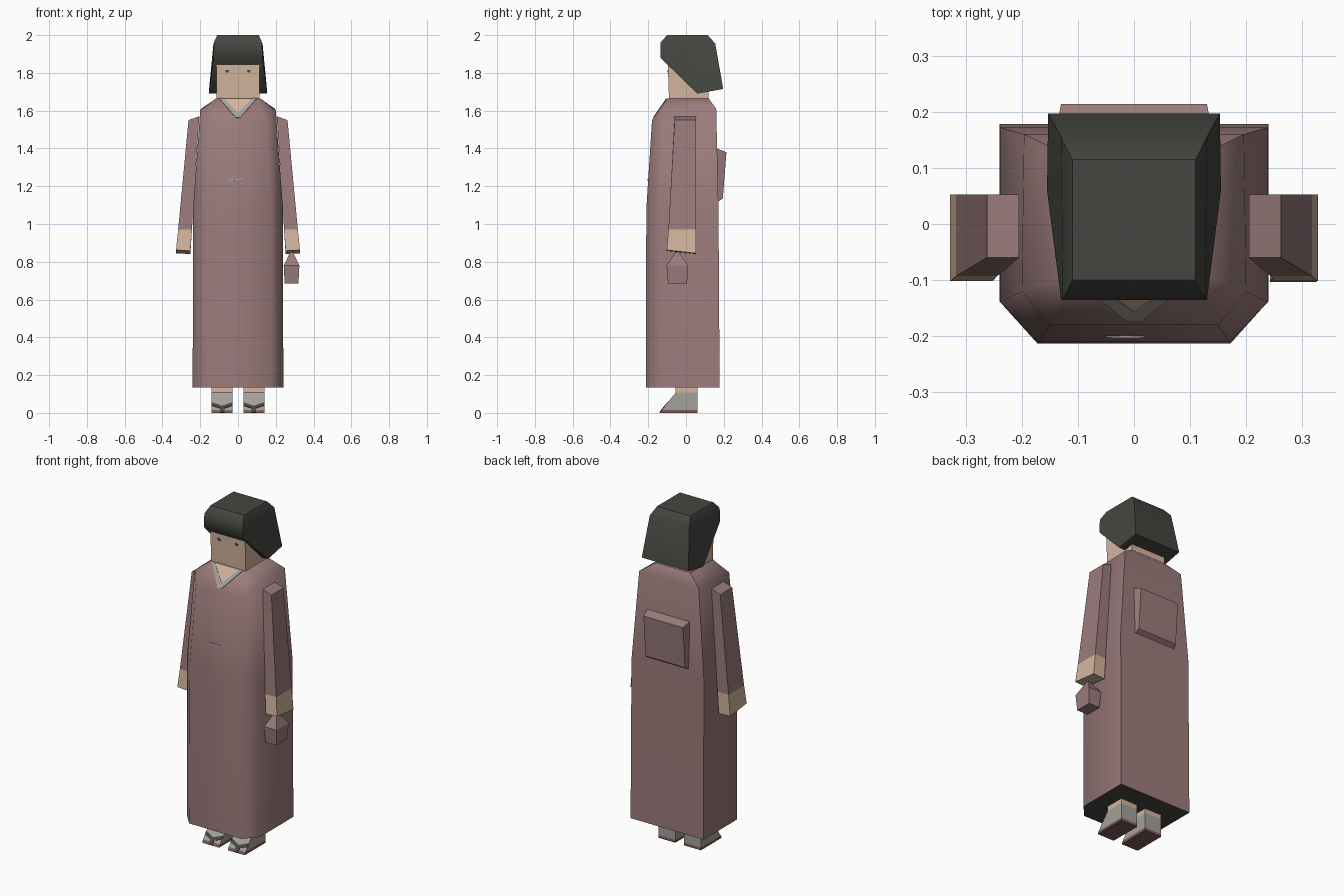
import bpy, bmesh, math
from mathutils import Vector

if "Cube" in bpy.data.objects:
    bpy.data.objects.remove(bpy.data.objects["Cube"])


def material(name, rgb):
    m = bpy.data.materials.new(name)
    m.diffuse_color = (*rgb, 1)
    m.use_nodes = True
    m.node_tree.nodes["Principled BSDF"].inputs["Base Color"].default_value = m.diffuse_color
    return m


ROBE = material("dusty rose cloth", (0.33, 0.20, 0.20))
SKIN = material("skin", (0.66, 0.46, 0.34))
DARK = material("charcoal", (0.058, 0.062, 0.052))
GREY = material("warm grey", (0.37, 0.355, 0.33))
SOLE = material("maroon sole", (0.20, 0.10, 0.10))


def finish(name, bm, mats, smooth=None):
    bmesh.ops.recalc_face_normals(bm, faces=bm.faces[:])
    me = bpy.data.meshes.new(name)
    bm.to_mesh(me)
    bm.free()
    ob = bpy.data.objects.new(name, me)
    bpy.context.collection.objects.link(ob)
    for m in mats:
        me.materials.append(m)
    if smooth:
        bpy.ops.object.select_all(action='DESELECT')
        ob.select_set(True)
        bpy.context.view_layer.objects.active = ob
        bpy.ops.object.shade_smooth_by_angle(angle=math.radians(smooth))
    return ob


def loft(name, rings, mats, bands=None, caps=(0, 0), smooth=None):
    """Skin closed rings of points; bands and caps give material indices."""
    bm = bmesh.new()
    vs = [[bm.verts.new(p) for p in r] for r in rings]
    n = len(rings[0])
    for k in range(len(rings) - 1):
        for i in range(n):
            j = (i + 1) % n
            f = bm.faces.new((vs[k][i], vs[k][j], vs[k + 1][j], vs[k + 1][i]))
            f.material_index = bands[k] if bands else 0
    bm.faces.new(vs[0]).material_index = caps[0]
    bm.faces.new(vs[-1]).material_index = caps[1]
    return finish(name, bm, mats, smooth)


def rect(x0, x1, y0, y1, z):
    return [(x0, y0, z), (x1, y0, z), (x1, y1, z), (x0, y1, z)]


def plate(name, pts, a, b, mat, h=0.003):
    """Thin plate of (x, z) points on the sloped plane through (y, z) a and b."""
    n = Vector((0, -(b[1] - a[1]), b[0] - a[0])).normalized()
    base = [Vector((x, a[0] + (b[0] - a[0]) * (z - a[1]) / (b[1] - a[1]), z)) for x, z in pts]
    return loft(name, [[p - n * 0.002 for p in base], [p + n * h for p in base]], [mat])


def mirror_ring(half):
    return half + [(-x, y, z) for x, y, z in reversed(half)]


# Robe: long body with chamfered front, sloping shoulders, dark underside
robe_half = [
    [(.24, .178, .135), (.24, -.137, .135), (.172, -.213, .135)],
    [(.238, .172, 1.08), (.238, -.14, 1.08), (.17, -.21, 1.08)],
    [(.196, .16, 1.61), (.2, -.12, 1.6), (.15, -.18, 1.55)],
    [(.115, .12, 1.665), (.117, -.088, 1.665), (.1, -.10, 1.665)],
]
loft("robe", [mirror_ring(h) for h in robe_half], [ROBE, DARK], [0, 0, 0], (1, 0), 52)

# Neckline: skin patch and grey V collar on the sloping chest
lo, hi = (-.18, 1.55), (-.10, 1.665)
plate("neck_skin", [(-.085, 1.664), (0, 1.58), (.085, 1.664)], lo, hi, SKIN, 0.002)
plate("collar", [(-.1, 1.664), (-.012, 1.562), (.012, 1.562), (.1, 1.664),
                 (.078, 1.664), (0, 1.588), (-.078, 1.664)], lo, hi, GREY, 0.004)

# Small bow on the chest
plate("chest_bow", [(-.05, 1.242), (-.015, 1.238), (.02, 1.242),
                    (.02, 1.228), (-.015, 1.232), (-.05, 1.228)],
      (-.21, 1.08), (-.18, 1.55), GREY)

# Back sash knot
loft("back_sash", [
    [(-.142, .15, 1.405), (.142, .15, 1.405), (.142, .15, 1.105), (-.142, .15, 1.105)],
    [(-.13, .214, 1.38), (.13, .214, 1.38), (.13, .195, 1.135), (-.13, .195, 1.135)],
], [ROBE])

# Head
loft("head", [rect(-.113, .113, -.09, .12, 1.655), rect(-.115, .115, -.098, .12, 1.9)], [SKIN])

# Hair: side profile (y, z, half width) with chamfered top edges
prof = [(-.10, 2.0, .11), (.115, 2.0, .11), (.155, 1.955, .13), (.197, 1.715, .153),
        (.06, 1.69, .155), (-.135, 1.88, .13), (-.135, 1.96, .127)]
bm = bmesh.new()
sides = [[bm.verts.new((s * w, y, z)) for y, z, w in prof] for s in (1, -1)]
for v in sides:
    for idx in ((0, 1, 2, 6), (2, 3, 4), (2, 4, 5, 6)):
        bm.faces.new([v[i] for i in idx])
for i in range(7):
    j = (i + 1) % 7
    bm.faces.new((sides[0][i], sides[0][j], sides[1][j], sides[1][i]))
finish("hair", bm, [DARK], 48)

# Hand pouch hanging from one hand
loft("pouch", [
    rect(.247, .32, -.095, .005, .685),
    rect(.242, .325, -.103, .012, .78),
    rect(.277, .29, -.055, -.04, .852),
], [ROBE])

for s, side in ((1, "right"), (-1, "left")):
    # Sleeve and hand
    def arm(xi, xo, zi, zo, yf, dz=0):
        return [(s * xi, yf, zi), (s * xo, yf, zo), (s * xo, .053, zo - dz), (s * xi, .053, zi - dz)]
    loft(side + "_arm", [arm(.205, .262, 1.57, 1.55, -.06),
                         arm(.244, .317, .97, .97, -.093),
                         arm(.252, .328, .858, .862, -.102, .017)],
         [ROBE, SKIN], [0, 1], (0, 1))

    # Eye
    cx = s * .057
    plate(side + "_eye", [(cx - .01, 1.815), (cx + .01, 1.815), (cx + .007, 1.803), (cx - .007, 1.803)],
          (-.09, 1.655), (-.098, 1.9), DARK)

    # Foot: maroon sole, grey sock with wedge toe, skin ankle
    x0, x1 = s * .028, s * .14
    loft(side + "_foot", [rect(x0, x1, -.137, .06, 0), rect(x0, x1, -.128, .06, .016),
                          rect(x0, x1, -.055, .06, .107), rect(x0, x1, -.055, .06, .15)],
         [SOLE, GREY, SKIN], [0, 1, 2], (0, 2))

    # Sandal strap: V across the toe
    c = s * .084
    plate(side + "_strap", [(c - .055, .055), (c - .055, .038), (c - .012, .024), (c - .012, .003),
                            (c + .012, .003), (c + .012, .024), (c + .055, .038), (c + .055, .055),
                            (c, .036)],
          (-.137, .005), (-.055, .107), DARK)
